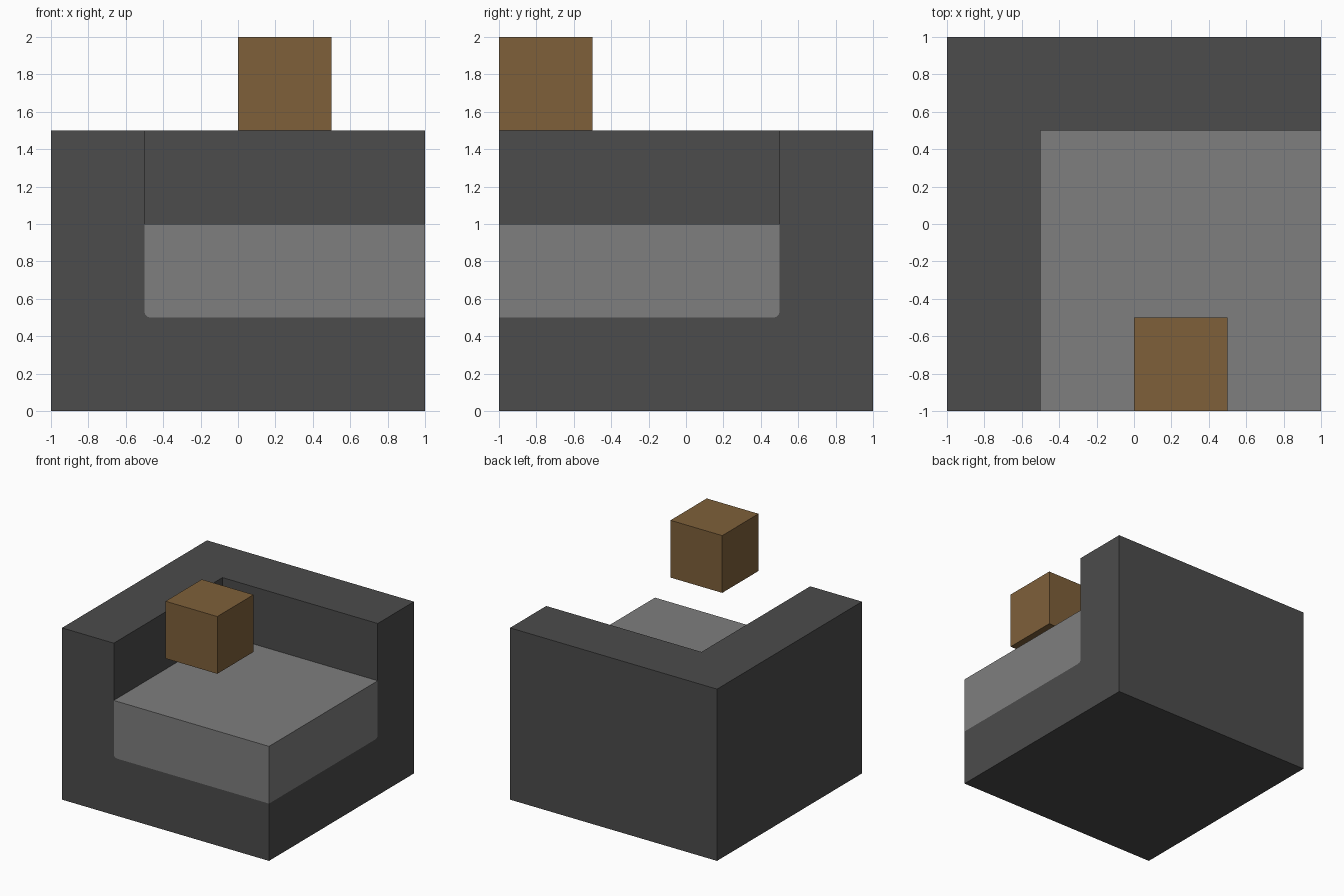
import bpy
import bmesh
from mathutils import Vector

if "Cube" in bpy.data.objects:
    bpy.data.objects.remove(bpy.data.objects["Cube"], do_unlink=True)


def material(name, rgb):
    mat = bpy.data.materials.new(name)
    mat.use_nodes = True
    mat.diffuse_color = (*rgb, 1)
    mat.node_tree.nodes["Principled BSDF"].inputs["Base Color"].default_value = (*rgb, 1)
    return mat


def box(name, low, high, mat, round_edges=False):
    """Box between two corners, optionally rounding its hidden lower edges."""
    low, high = Vector(low), Vector(high)
    bm = bmesh.new()
    bmesh.ops.create_cube(bm, size=1)
    for v in bm.verts:
        v.co = (low + high) / 2 + v.co * (high - low)
    if round_edges:
        def inner(e):
            a, b = e.verts[0].co, e.verts[1].co
            bottom = max(a.z, b.z) < low.z + 0.01
            return bottom and (max(a.x, b.x) < low.x + 0.01 or min(a.y, b.y) > high.y - 0.01)
        bmesh.ops.bevel(bm, geom=[e for e in bm.edges if inner(e)], offset=0.03,
                        segments=3, profile=0.5, affect='EDGES')
    mesh = bpy.data.meshes.new(name)
    bm.to_mesh(mesh)
    bm.free()
    mesh.materials.append(mat)
    obj = bpy.data.objects.new(name, mesh)
    bpy.context.collection.objects.link(obj)
    return obj


charcoal = material("charcoal", (0.072, 0.072, 0.072))
grey = material("mid grey", (0.21, 0.21, 0.21))
brown = material("brown", (0.21, 0.117, 0.042))

# Corner frame: base, back wall and side wall in one solid
frame = box("frame", (-1, -1, 0), (1, 1, 1.5), charcoal)
cutter = box("seat_cutter", (-0.5, -1.5, 0.5), (1.5, 0.5, 2), charcoal, True)
cutter.hide_render = True
cutter.hide_set(True)
cut = frame.modifiers.new("seat recess", 'BOOLEAN')
cut.operation = 'DIFFERENCE'
cut.solver = 'EXACT'
cut.object = cutter

# Seat block filling the recess
box("seat", (-0.5, -1, 0.5), (1, 0.5, 1), grey, True)

# Floating block above the seat
box("floating_block", (0, -1, 1.5), (0.5, -0.5, 2), brown)
